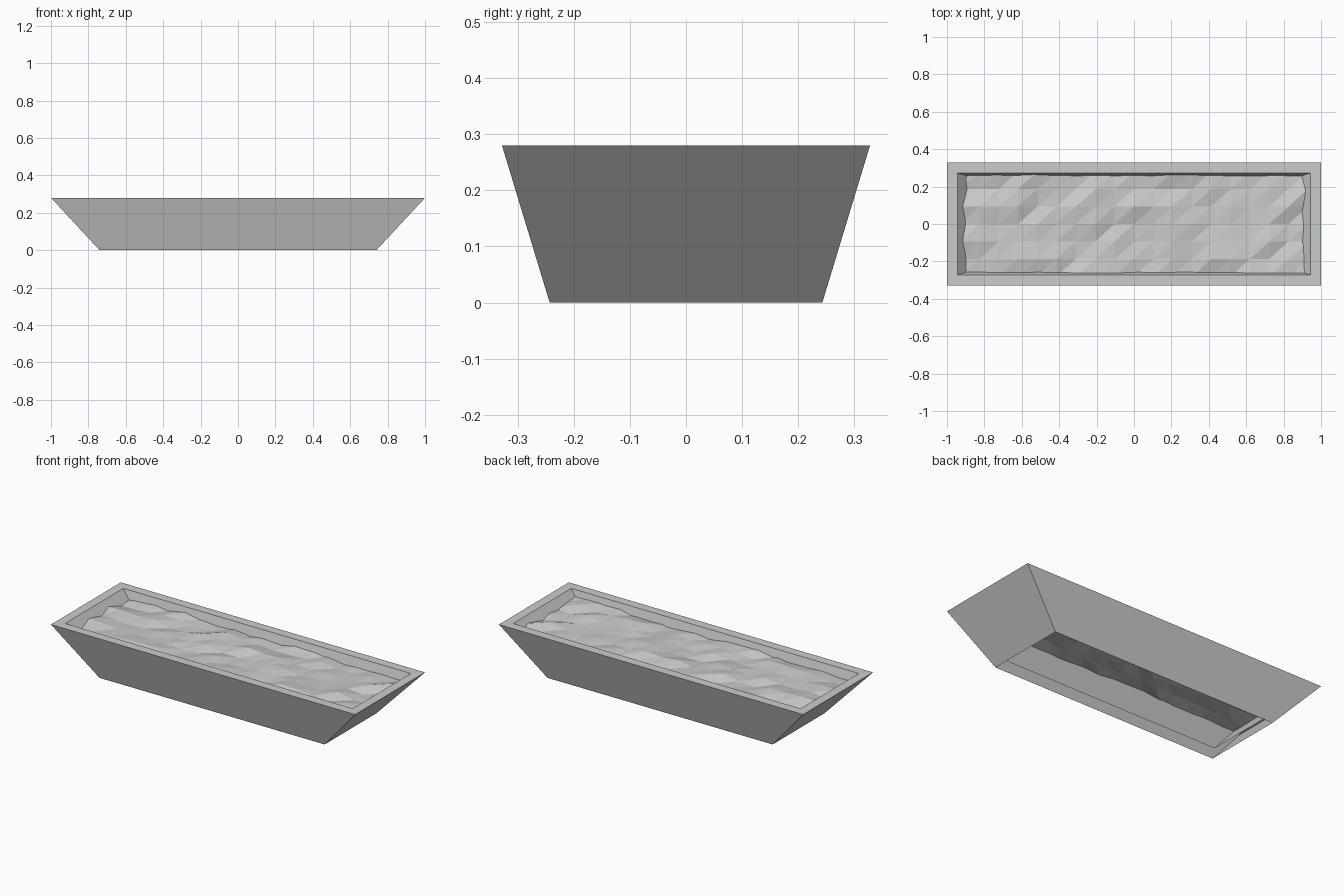
import bpy, random

if "Cube" in bpy.data.objects:
    bpy.data.objects.remove(bpy.data.objects["Cube"])

random.seed(4)


def make_mesh(name, verts, faces):
    mesh = bpy.data.meshes.new(name)
    mesh.from_pydata(verts, [], faces)
    mesh.update()
    obj = bpy.data.objects.new(name, mesh)
    bpy.context.collection.objects.link(obj)
    return obj


def rect(hx, hy, z):
    return [(-hx, -hy, z), (hx, -hy, z), (hx, hy, z), (-hx, hy, z)]


# Planter shell: outer wall, flat rim, parallel inner wall, open underneath
rings = [(0.74, 0.243, 0.0), (1.0, 0.328, 0.28),
         (0.945, 0.273, 0.28), (0.715, 0.198, 0.033)]
verts = [v for r in rings for v in rect(*r)]
faces = []
for k in range(len(rings) - 1):
    for i in range(4):
        j = (i + 1) % 4
        faces.append((4 * k + i, 4 * k + j, 4 * k + 4 + j, 4 * k + 4 + i))
make_mesh("planter_box", verts, faces)

# Soil: uneven faceted sheet, its edges tucked inside the walls
nx, ny, hx, hy = 18, 6, 0.93, 0.28
verts = [(-hx + 2 * hx * i / nx, -hy + 2 * hy * j / ny,
          0.237 + random.uniform(-0.014, 0.014))
         for j in range(ny + 1) for i in range(nx + 1)]
faces = []
for j in range(ny):
    for i in range(nx):
        a = j * (nx + 1) + i
        b, c, d = a + 1, a + nx + 2, a + nx + 1
        faces += [(a, b, c), (a, c, d)]
make_mesh("soil", verts, faces)
